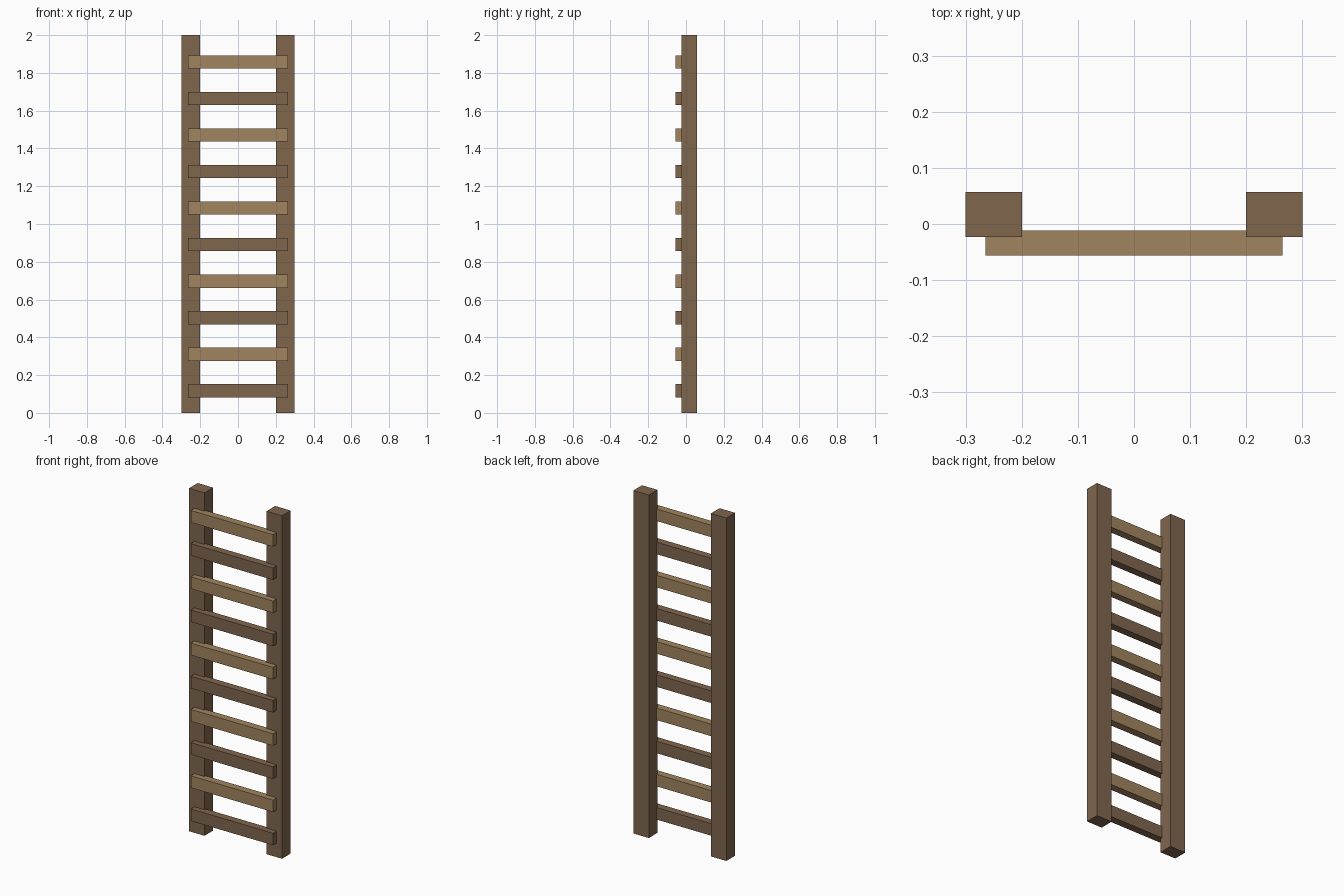
import bpy

if "Cube" in bpy.data.objects:
    bpy.data.objects.remove(bpy.data.objects["Cube"])


def make_material(name, color):
    mat = bpy.data.materials.new(name)
    mat.diffuse_color = (*color, 1.0)
    mat.use_nodes = True
    mat.node_tree.nodes["Principled BSDF"].inputs["Base Color"].default_value = mat.diffuse_color
    return mat


def box(name, low, high, mat):
    """Axis-aligned box between two corners."""
    center = [(a + b) / 2 for a, b in zip(low, high)]
    size = [b - a for a, b in zip(low, high)]
    bpy.ops.mesh.primitive_cube_add(size=1, location=center)
    obj = bpy.context.object
    obj.name = name
    obj.scale = size
    bpy.ops.object.transform_apply(location=False, rotation=False, scale=True)
    obj.data.materials.append(mat)
    return obj


dark_wood = make_material("dark wood", (0.216, 0.133, 0.076))
light_wood = make_material("light wood", (0.356, 0.231, 0.114))

# Upright rails
box("left_rail", (-0.30, -0.023, 0), (-0.20, 0.057, 2), dark_wood)
box("right_rail", (0.20, -0.023, 0), (0.30, 0.057, 2), dark_wood)

# Ten rungs set slightly into the rail fronts, alternating dark and light
RUNGS = 10
FIRST, LAST, HALF_HEIGHT = 0.117, 1.858, 0.035
for i in range(RUNGS):
    z = FIRST + (LAST - FIRST) * i / (RUNGS - 1)
    box(f"rung_{i + 1}", (-0.265, -0.056, z - HALF_HEIGHT),
        (0.265, -0.012, z + HALF_HEIGHT), light_wood if i % 2 else dark_wood)
